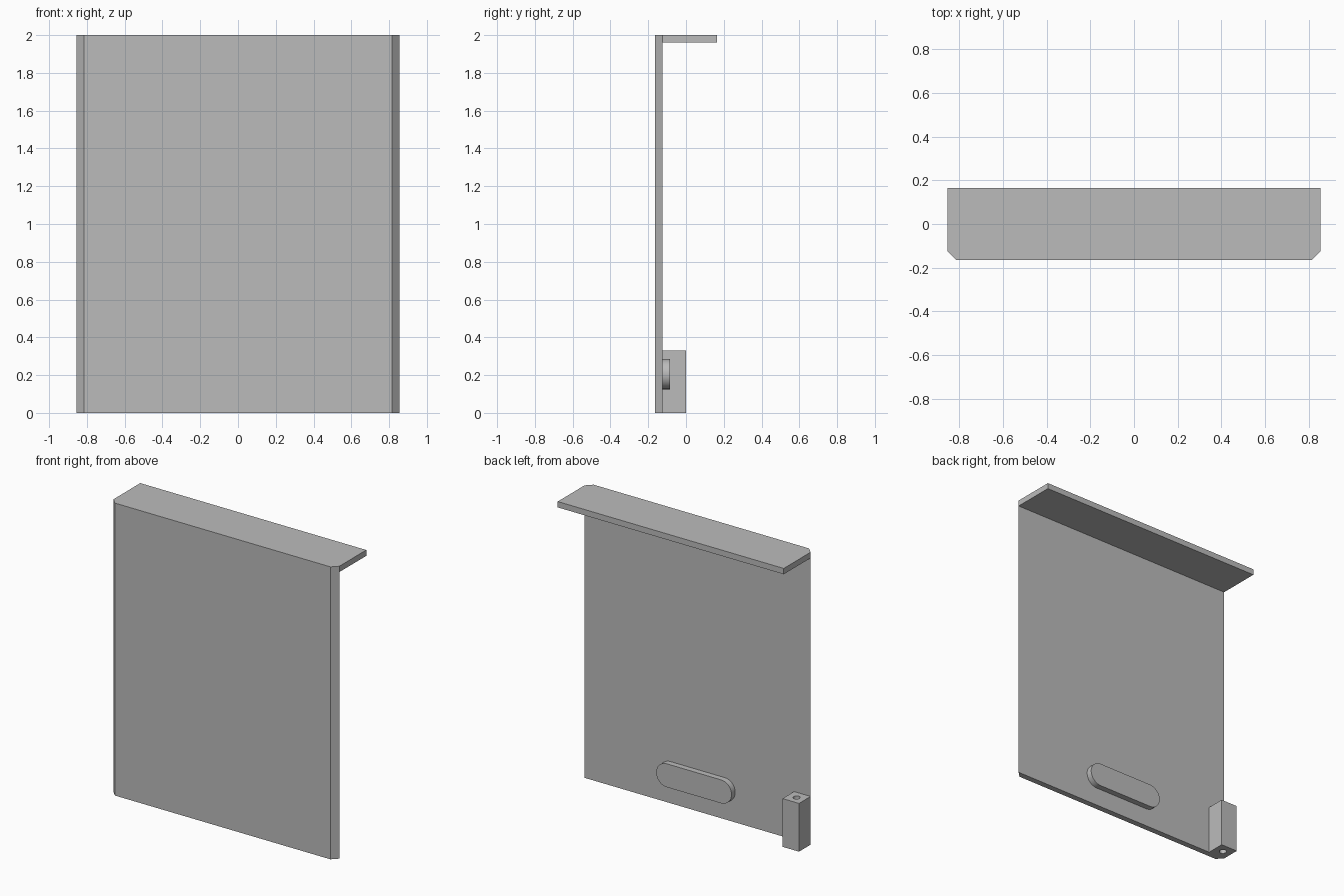
import bpy, bmesh, math

cube = bpy.data.objects.get("Cube")
if cube:
    bpy.data.objects.remove(cube, do_unlink=True)

GREY = (0.5, 0.5, 0.5, 1.0)
grey = bpy.data.materials.new("plain grey")
grey.use_nodes = True
grey.diffuse_color = GREY
grey.node_tree.nodes["Principled BSDF"].inputs["Base Color"].default_value = GREY

HALF_W = 0.855            # half width of the panel
FRONT, BACK = -0.165, -0.125
THICK = BACK - FRONT
HEIGHT = 2.0
FLANGE_END = 0.165


def extrude(bm, face, offset):
    """Push a face out by an offset, leaving clean walls, and return the cap."""
    new = bmesh.ops.extrude_face_region(bm, geom=[face])["geom"]
    bmesh.ops.translate(bm, vec=offset, verts=[v for v in new if isinstance(v, bmesh.types.BMVert)])
    if face.is_valid:
        bm.faces.remove(face)
    return next(f for f in new if isinstance(f, bmesh.types.BMFace))


def finish(name, bm, smooth=False):
    bmesh.ops.recalc_face_normals(bm, faces=bm.faces)
    mesh = bpy.data.meshes.new(name)
    bm.to_mesh(mesh)
    bm.free()
    mesh.materials.append(grey)
    obj = bpy.data.objects.new(name, mesh)
    bpy.context.collection.objects.link(obj)
    if smooth:
        make_smooth(obj)
    return obj


def make_smooth(obj):
    bpy.ops.object.select_all(action="DESELECT")
    obj.select_set(True)
    bpy.context.view_layer.objects.active = obj
    bpy.ops.object.shade_smooth_by_angle(angle=math.radians(30))


def prism(name, outline, offset, smooth=False):
    """Closed solid made by sweeping an outline along an offset."""
    bm = bmesh.new()
    base = bm.faces.new([bm.verts.new(p) for p in outline])
    bottom = base.copy()
    extrude(bm, base, offset)
    bmesh.ops.remove_doubles(bm, verts=bm.verts, dist=1e-5)
    return finish(name, bm, smooth)


# Front panel with bevelled side edges, and the flange folded back at its top
bm = bmesh.new()
outline = [(-HALF_W, BACK), (-HALF_W + THICK, FRONT), (HALF_W - THICK, FRONT), (HALF_W, BACK)]
foot = bm.faces.new([bm.verts.new((x, y, 0)) for x, y in outline])
foot.copy()
upper = extrude(bm, foot, (0, 0, HEIGHT - THICK))
bmesh.ops.remove_doubles(bm, verts=bm.verts, dist=1e-5)
extrude(bm, upper, (0, 0, THICK))
bm.normal_update()
rear = next(f for f in bm.faces
            if all(abs(v.co.y - BACK) < 1e-4 and v.co.z > HEIGHT - 2 * THICK for v in f.verts))
extrude(bm, rear, (0, FLANGE_END - BACK, 0))
bmesh.ops.dissolve_limit(bm, angle_limit=0.01, verts=bm.verts, edges=bm.edges)
finish("panel_with_top_flange", bm)

# Rounded grip raised from the back of the panel
R, REACH, GRIP_Z, STEPS = 0.08, 0.205, 0.205, 24
grip = []
for side in (1, -1):
    for i in range(STEPS + 1):
        a = math.pi * i / STEPS - math.pi / 2
        grip.append((side * (REACH + R * math.cos(a)), BACK, GRIP_Z + side * R * math.sin(a)))
prism("rounded_grip", grip, (0, THICK, 0), smooth=True)

# Corner post with a round hole through its length
SIZE, POST_H, HOLE_R = 0.125, 0.33, 0.023
x0, x1, y1 = -HALF_W, -HALF_W + SIZE, BACK + SIZE
post = prism("corner_post", [(x0, BACK, 0), (x1, BACK, 0), (x1, y1, 0), (x0, y1, 0)], (0, 0, POST_H))
ring = [((x0 + x1) / 2 + HOLE_R * math.cos(t), (BACK + y1) / 2 + HOLE_R * math.sin(t), -0.1)
        for t in (math.tau * i / 32 for i in range(32))]
cutter = prism("post_hole_cutter", ring, (0, 0, POST_H + 0.2))
cutter.hide_render = True
cut = post.modifiers.new("hole", "BOOLEAN")
cut.operation, cut.solver, cut.object = "DIFFERENCE", "EXACT", cutter
bpy.context.view_layer.objects.active = post
bpy.ops.object.modifier_apply(modifier=cut.name)
bpy.data.objects.remove(cutter, do_unlink=True)
make_smooth(post)
